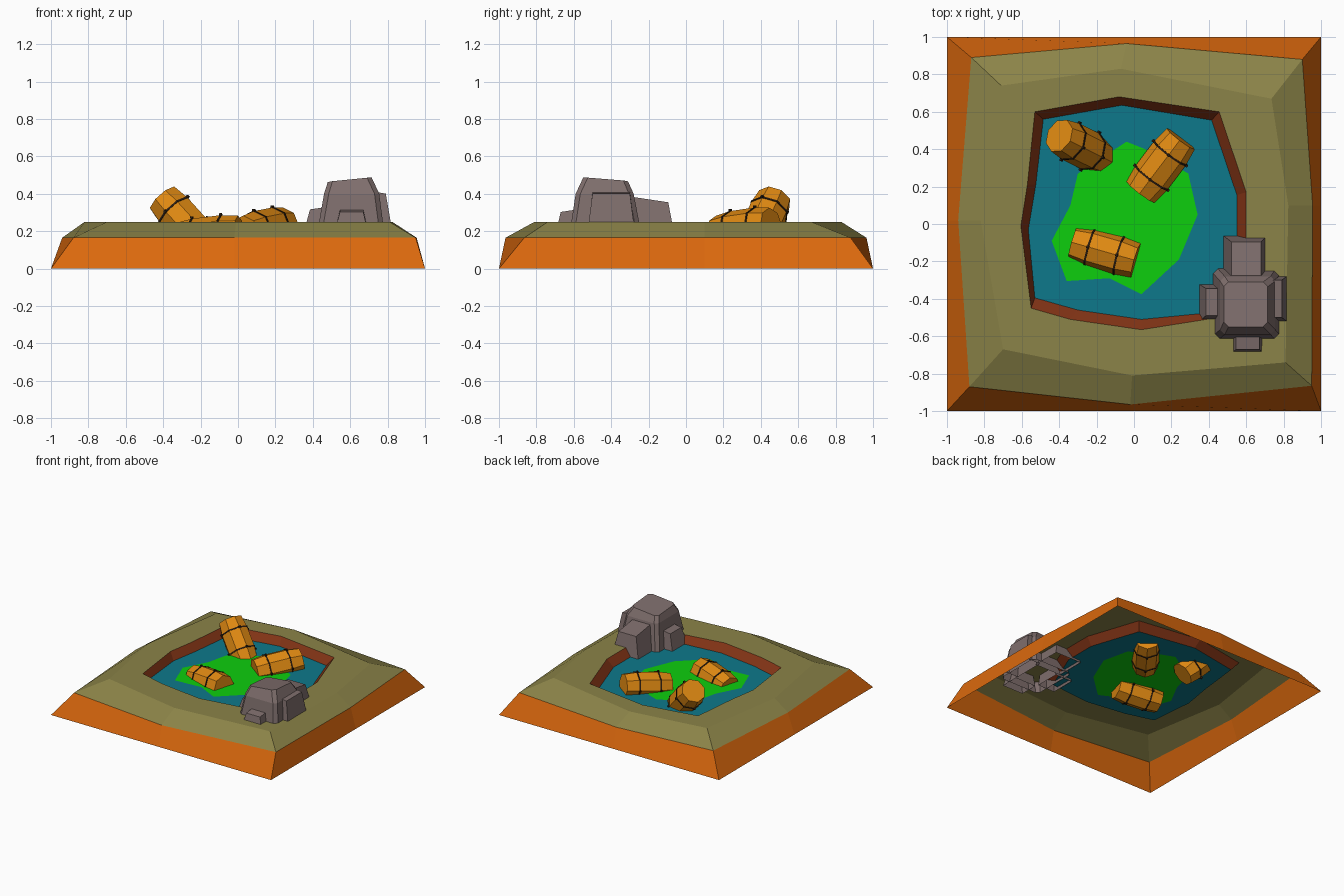
import bpy, bmesh, math
from mathutils import Vector
from mathutils.geometry import tessellate_polygon

if "Cube" in bpy.data.objects:
    bpy.data.objects.remove(bpy.data.objects["Cube"])


def material(name, rgb):
    m = bpy.data.materials.new(name)
    m.diffuse_color = (*rgb, 1)
    m.use_nodes = True
    m.node_tree.nodes["Principled BSDF"].inputs["Base Color"].default_value = m.diffuse_color
    return m


ORANGE = material("orange earth", (0.71, 0.14, 0.004))
OLIVE = material("olive ground", (0.26, 0.23, 0.065))
CLAY = material("red brown clay", (0.23, 0.035, 0.008))
WATER = material("teal water", (0.004, 0.19, 0.26))
SLIME = material("green slime", (0.004, 0.62, 0.004))
WOOD = material("golden wood", (0.74, 0.25, 0.006))
HOOP = material("dark hoop", (0.025, 0.012, 0.005))
ROCK = material("grey rock", (0.21, 0.155, 0.15))


def make(name, bm, mats, upward=False):
    if upward:
        for f in bm.faces:
            f.normal_update()
            if f.normal.z < 0:
                f.normal_flip()
    else:
        bmesh.ops.recalc_face_normals(bm, faces=bm.faces)
    me = bpy.data.meshes.new(name)
    bm.to_mesh(me)
    bm.free()
    for m in mats:
        me.materials.append(m)
    ob = bpy.data.objects.new(name, me)
    bpy.context.collection.objects.link(ob)
    return ob


def loop(bm, pts, z):
    return [bm.verts.new((x, y, z)) for x, y in pts]


def bridge(bm, a, b, mat=0):
    n = len(a)
    for i in range(n):
        j = (i + 1) % n
        bm.faces.new((a[i], a[j], b[j], b[i])).material_index = mat


def fill(bm, loops, mat=0):
    """Fill a flat outline; any further loops are holes."""
    verts = [v for l in loops for v in l]
    for tri in tessellate_polygon([[v.co for v in l] for l in loops]):
        bm.faces.new([verts[i] for i in tri]).material_index = mat


# Outlines, clockwise from the back left corner
base = [(-1, 1), (-.04, 1), (1, 1), (1, .1), (1, -1), (-.02, -1), (-1, -1), (-1, .02)]
shoulder = [(-.87, .89), (-.04, .965), (.9, .88), (.955, .1),
            (.95, -.865), (-.02, -.965), (-.88, -.87), (-.94, .02)]
plateau = [(-.71, .74), (-.07, .83), (.735, .67), (.825, .1),
           (.81, -.74), (-.01, -.81), (-.7, -.67), (-.82, .02)]
rim = [(-.53, .6), (-.08, .68), (.455, .6), (.6, .17), (.6, -.12), (.45, -.5),
       (.04, -.565), (-.34, -.51), (-.55, -.45), (-.605, -.01), (-.57, .21)]
shore = [(-.485, .56), (-.065, .635), (.415, .555), (.55, .155), (.55, -.11), (.4, -.475),
         (.04, -.51), (-.3, -.46), (-.53, -.395), (-.565, -.03), (-.525, .21)]
slime = [(-.04, .44), (.06, .4), (.29, .27), (.34, .05), (.24, -.19), (.04, -.375),
         (-.13, -.29), (-.36, -.305), (-.44, -.09), (-.34, .1), (-.3, .27)]
WATER_Z = .19

# Ground: earth skirt, sloped shoulder, flat bank and pool wall
bm = bmesh.new()
a, b, c = loop(bm, base, 0), loop(bm, shoulder, .165), loop(bm, plateau, .25)
r, s = loop(bm, rim, .25), loop(bm, shore, WATER_Z)
bridge(bm, a, b, 0)
bridge(bm, b, c, 1)
fill(bm, [c, r], 1)
bridge(bm, r, s, 2)
make("ground", bm, [ORANGE, OLIVE, CLAY], upward=True)

# Pool surface with the slime patch cut into it
bm = bmesh.new()
w, p = loop(bm, shore, WATER_Z), loop(bm, slime, WATER_Z)
fill(bm, [w, p], 0)
fill(bm, [p], 1)
make("pool_surface", bm, [WATER, SLIME], upward=True)


# Barrels: eight-sided, bulging, with two dark hoops
def ring(bm, radius, z, sides=8):
    step = 2 * math.pi / sides
    return [bm.verts.new((radius * math.cos(i * step), radius * math.sin(i * step), z))
            for i in range(sides)]


def barrel(name, start, end):
    start, end = Vector(start), Vector(end)
    axis = end - start
    length = axis.length
    place = {"location": start, "rotation_euler": axis.to_track_quat('Z', 'Y').to_euler()}

    bm = bmesh.new()
    rings = [ring(bm, rad, t * length)
             for t, rad in ((0, .094), (.27, .107), (.73, .107), (1, .094))]
    for lo, hi in zip(rings, rings[1:]):
        bridge(bm, lo, hi)
    bm.faces.new(rings[0])
    bm.faces.new(rings[-1])
    objs = [make(name, bm, [WOOD])]

    bm = bmesh.new()
    for t in (.27, .73):
        z, h = t * length, .005
        loops = [ring(bm, rad, z + dz)
                 for rad, dz in ((.104, -h), (.111, -h), (.111, h), (.104, h))]
        for i in range(4):
            bridge(bm, loops[i], loops[(i + 1) % 4])
        # hoop studs
        for k in range(0, 8, 2):
            ang = k * math.pi / 4
            pos = Vector((.111 * math.cos(ang), .111 * math.sin(ang), z))
            cube = bmesh.ops.create_cube(bm, size=.014)
            bmesh.ops.translate(bm, verts=cube["verts"], vec=pos)
    objs.append(make(name + "_hoops", bm, [HOOP]))
    for ob in objs:
        ob.location = place["location"]
        ob.rotation_euler = place["rotation_euler"]


barrel("tilted_barrel", (-.175, .36, .125), (-.40, .472, .372))
barrel("back_barrel", (.035, .17, .19), (.25, .455, .232))
barrel("front_barrel", (-.325, -.1, .15), (.01, -.195, .19))


# Boulder: chamfered core with four side lumps, open underneath
def chamfered(x0, x1, y0, y1, c):
    if c == 0:
        return [(x0, y0), (x1, y0), (x1, y1), (x0, y1)]
    return [(x0 + c, y0), (x1 - c, y0), (x1, y0 + c), (x1, y1 - c),
            (x1 - c, y1), (x0 + c, y1), (x0, y1 - c), (x0, y0 + c)]


def lump(name, layers, chamfer=0, tilt=(0, 0)):
    """Stack of rectangles (x0, x1, y0, y1, z); the top one may tilt."""
    bm = bmesh.new()
    loops = [loop(bm, chamfered(*l[:4], chamfer), l[4]) for l in layers]
    for lo, hi in zip(loops, loops[1:]):
        bridge(bm, lo, hi)
    x0, x1, y0, y1, _ = layers[-1]
    for v in loops[-1]:
        v.co.z += tilt[0] * (v.co.x - (x0 + x1) / 2) + tilt[1] * (v.co.y - (y0 + y1) / 2)
    bm.faces.new(loops[-1])
    make(name, bm, [ROCK])


lump("boulder_core", [(.42, .785, -.625, -.235, .17), (.46, .755, -.59, -.28, .40),
                      (.48, .715, -.55, -.31, .467)], .025, (.1, -.08))
lump("boulder_left", [(.345, .5, -.525, -.32, .17), (.385, .5, -.49, -.345, .325)], tilt=(.15, 0))
lump("boulder_right", [(.7, .83, -.53, -.27, .17), (.7, .79, -.5, -.3, .408)], tilt=(-.15, 0))
lump("boulder_front", [(.51, .7, -.7, -.55, .17), (.545, .67, -.67, -.55, .312)], tilt=(0, .15))
lump("boulder_back", [(.475, .715, -.3, -.06, .17), (.52, .68, -.3, -.095, .37)], tilt=(0, -.15))
